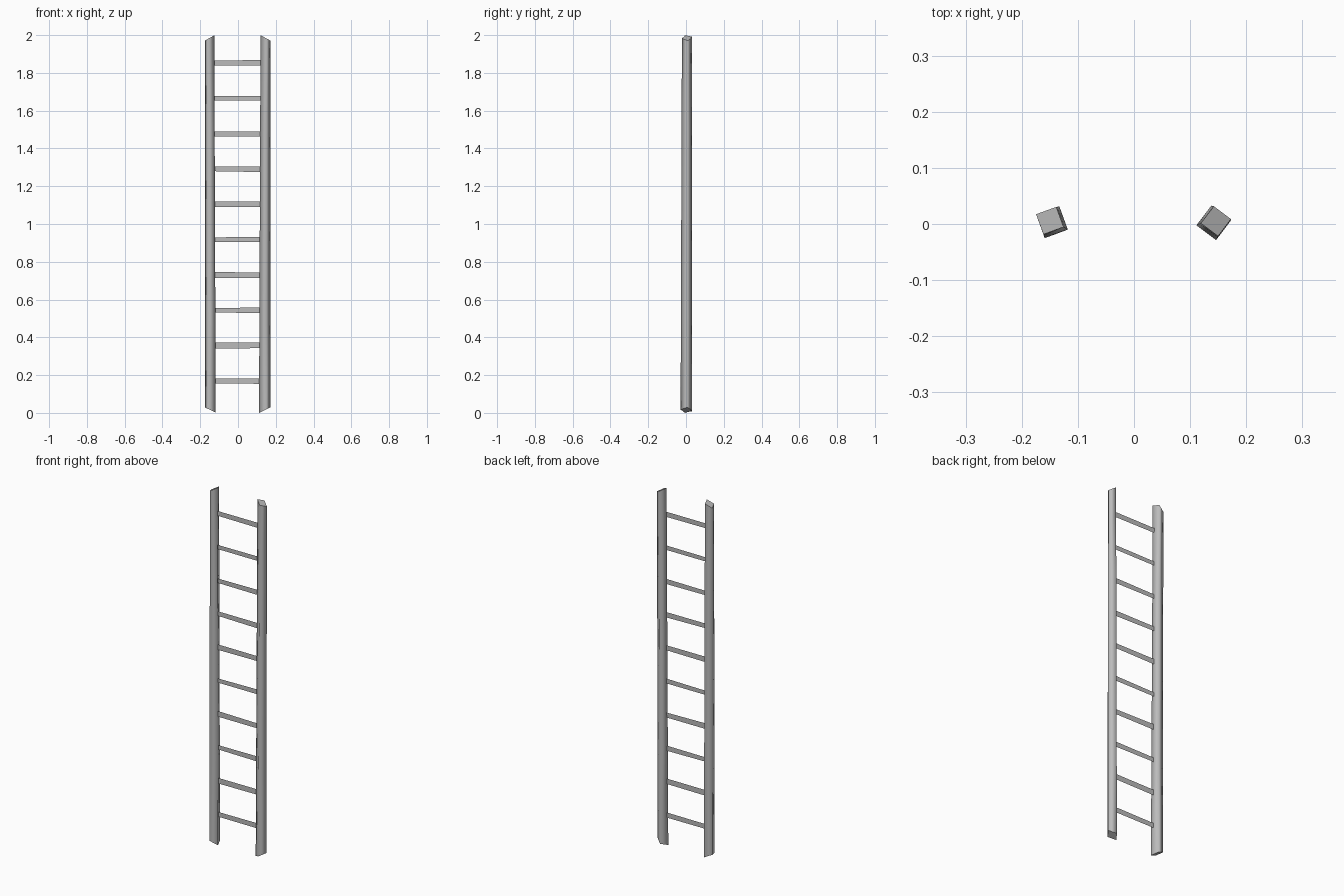
import bpy, bmesh, math, random
from mathutils import Vector

random.seed(4)
cube = bpy.data.objects.get("Cube")
if cube:
    bpy.data.objects.remove(cube)

grey = bpy.data.materials.new("plain grey")
grey.use_nodes = True
grey.diffuse_color = (0.5, 0.5, 0.5, 1)
grey.node_tree.nodes["Principled BSDF"].inputs["Base Color"].default_value = (0.5, 0.5, 0.5, 1)


def make_object(name, bm):
    mesh = bpy.data.meshes.new(name)
    bm.to_mesh(mesh)
    bm.free()
    mesh.materials.append(grey)
    obj = bpy.data.objects.new(name, mesh)
    bpy.context.collection.objects.link(obj)
    return obj


def rail(name, bottom, top, angle):
    """Turned square pole whose inner edge is longer than its outer edge."""
    side = 1 if bottom[0] > 0 else -1
    bm = bmesh.new()
    rings = []
    steps = 4
    for i in range(steps + 1):
        t = i / steps
        cx, cy, r = (a + (b - a) * t for a, b in zip(bottom, top))
        ring = []
        for k in range(4):
            a = math.radians(angle + 90 * k)
            dx, dy = r * math.cos(a), r * math.sin(a)
            cut = 0.015 * (1 + side * dx / r)
            z = cut if i == 0 else 2 - cut if i == steps else 2 * t
            ring.append(bm.verts.new((cx + dx, cy + dy, z)))
        rings.append(ring)
    for low, high in zip(rings, rings[1:]):
        for k in range(4):
            n = (k + 1) % 4
            bm.faces.new((low[k], low[n], high[n], high[k])).smooth = True
    # Slanted ends, split along the ridge from the inner to the outer edge
    for ring, flip in ((rings[0], True), (rings[-1], False)):
        inner = min(range(4), key=lambda k: side * ring[k].co.x)
        v = ring[inner:] + ring[:inner]
        for tri in ((v[0], v[1], v[2]), (v[0], v[2], v[3])):
            bm.faces.new(tri[::-1] if flip else tri)
    return make_object(name, bm)


# Side rails, each given as centre x, centre y and radius
rail("right_rail", (-0.146, 0.003, 0.031), (-0.150, 0.006, 0.027), 65)
rail("left_rail", (0.142, 0.002, 0.031), (0.146, 0.005, 0.027), 8)

# Paper-thin rungs, slightly uneven
for i in range(10):
    z = 0.17 + i * 0.1868
    bm = bmesh.new()
    corners = []
    for x, sign in ((-0.135, -1), (0.13, -1), (0.13, 1), (-0.135, 1)):
        dz = random.uniform(-0.003, 0.003)
        corners.append(bm.verts.new(Vector((x, 0.003, z + sign * 0.0135 + dz))))
    bm.faces.new(corners)
    make_object(f"rung_{i + 1}", bm)
